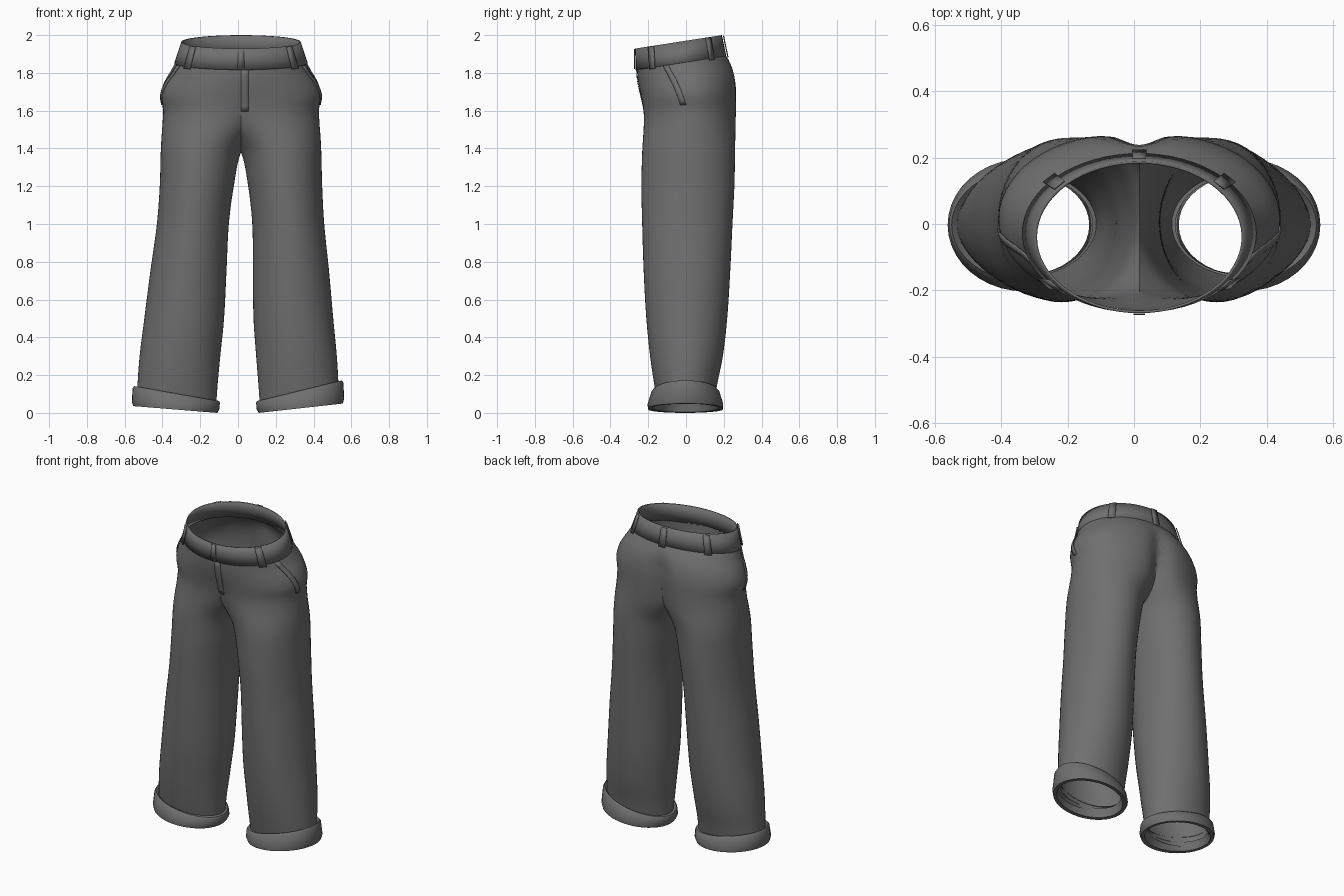
import bpy, bmesh, math
from mathutils import Vector, Matrix

if "Cube" in bpy.data.objects:
    bpy.data.objects.remove(bpy.data.objects["Cube"])

cloth = bpy.data.materials.new("dark grey cloth")
cloth.diffuse_color = (0.16, 0.16, 0.16, 1)
cloth.use_nodes = True
cloth.node_tree.nodes["Principled BSDF"].inputs["Base Color"].default_value = cloth.diffuse_color

# Leg half sections: height, inner x, outer x, front y, back y
ROWS = [
    (0.05, .115, .535, -.150, .150), (0.15, .108, .532, -.168, .165),
    (0.30, .095, .522, -.190, .195), (0.50, .078, .500, -.210, .218),
    (0.75, .070, .473, -.224, .234), (1.00, .062, .443, -.232, .246),
    (1.20, .038, .430, -.236, .256), (1.38, .000, .425, -.232, .260),
    (1.46, -.06, .421, -.227, .261), (1.54, -.15, .415, -.223, .263),
    (1.61, -.22, .413, -.225, .266), (1.68, -.29, .425, -.235, .268),
    (1.75, -.34, .405, -.248, .262), (1.80, -.35, .375, -.256, .245),
    (1.86, -.345, .345, -.260, .207),
]


def ease(v, lo, hi):
    t = min(1, max(0, (v - lo) / (hi - lo)))
    return t * t * (3 - 2 * t)


def section(z):
    """Smoothly interpolated leg section at height z."""
    i = max(k for k in range(len(ROWS) - 1) if ROWS[k][0] <= z + 1e-9)
    a, b = ROWS[i], ROWS[i + 1]
    p, n = ROWS[max(i - 1, 0)], ROWS[min(i + 2, len(ROWS) - 1)]
    h = b[0] - a[0]
    t = (z - a[0]) / h
    out = []
    for k in range(1, 5):
        ma = (b[k] - p[k]) / (b[0] - p[0]) * h
        mb = (n[k] - a[k]) / (n[0] - a[0]) * h
        out.append((2*t**3 - 3*t*t + 1) * a[k] + (t**3 - 2*t*t + t) * ma
                   + (3*t*t - 2*t**3) * b[k] + (t**3 - t*t) * mb)
    return out


def oval(sec, a, z):
    xi, xo, yf, yb = sec
    x = (xi + xo) / 2 + (xo - xi) / 2 * math.cos(a)
    y = (yf + yb) / 2 + (yb - yf) / 2 * math.sin(a)
    return Vector((x, y, z + 0.155 * (y + .035) * ease(z, 1.5, 1.86)))


def on_leg(z, a):
    p = oval(section(z), a, z)
    if p.y > 0:  # cleft at the back centre
        p.y -= .03 * math.exp(-(p.x / .06) ** 2) * ease(z, 1.4, 1.6) * (1 - ease(z, 1.72, 1.85))
    return p


def on_front(z, x):
    xi, xo, _, _ = section(z)
    c = max(-1, min(1, (x - (xi + xo) / 2) / ((xo - xi) / 2)))
    return on_leg(z, -math.acos(c))


def on_band(w, a):
    lo, hi = (-.353, .353, -.268, .213), (-.316, .316, -.269, .190)
    return oval([l + (h - l) * w for l, h in zip(lo, hi)], a, 1.852 + .113 * w)


def grid(bm, rows, closed):
    vs = [[bm.verts.new(p) for p in r] for r in rows]
    n = len(vs[0])
    for r, s in zip(vs, vs[1:]):
        for j in range(n if closed else n - 1):
            k = (j + 1) % n
            bm.faces.new((r[j], r[k], s[k], s[j]))


def finish(name, bm, thick=0, offset=-1, recalc=True):
    if recalc:
        bmesh.ops.recalc_face_normals(bm, faces=bm.faces)
    for v in bm.verts:  # the upper part leans slightly to one side
        v.co.x += .016 * ease(v.co.z, .1, 1.3)
    me = bpy.data.meshes.new(name)
    bm.to_mesh(me)
    bm.free()
    me.materials.append(cloth)
    me.shade_smooth()
    me.set_sharp_from_angle(angle=math.radians(35))
    ob = bpy.data.objects.new(name, me)
    bpy.context.collection.objects.link(ob)
    if thick:
        m = ob.modifiers.new("thickness", 'SOLIDIFY')
        m.thickness, m.offset = thick, offset
    return ob


def plate(name, rows, lift, thick):
    """Thin patch lying on the cloth, lifted outward from the centre line."""
    bm = bmesh.new()
    for r in rows:
        for p in r:
            p += Vector((p.x, p.y, 0)).normalized() * lift
    grid(bm, rows, False)
    finish(name, bm, thick, 0, False)


def turns(n):
    return [2 * math.pi * j / n for j in range(n)]


# Seat and legs: one leg tube cut at the middle plane, then mirrored
bm = bmesh.new()
N = 64
grid(bm, [[on_leg(.05 + 1.81 * i / N, a) for a in turns(56)] for i in range(N + 1)], True)
bmesh.ops.bisect_plane(bm, geom=bm.verts[:] + bm.edges[:] + bm.faces[:], dist=1e-5,
                       plane_co=(0, 0, 0), plane_no=(1, 0, 0), clear_inner=True)
bmesh.ops.mirror(bm, geom=bm.verts[:] + bm.edges[:] + bm.faces[:],
                 matrix=Matrix.Identity(4), merge_dist=1e-4, axis='X')
finish("seat_and_legs", bm)

# Waistband
bm = bmesh.new()
grid(bm, [[on_band(w, a) for a in turns(64)] for w in (0, .5, 1)], True)
finish("waistband", bm, .008, -1, False)

# Belt loops
for deg in (-142, -38, 42, 90, 138):
    a = math.radians(deg)
    half = .02 / math.hypot(.33 * math.sin(a), .23 * math.cos(a))
    plate("belt_loop", [[on_band(w, a + s * half) for s in (-1, 1)]
                        for w in (-.08, .5, .97)], .008, .006)

# Waistband front tab and fly
plate("front_tab", [[on_band(w, -math.pi / 2 + s) for s in (-.05, 0, .05)]
                    for w in (.03, .97)], .004, .004)
plate("fly", [[on_front(1.60 + .25 * i / 8, x) for x in (0, .02, .04)]
              for i in range(9)], .003, .003)

# Slanted side pockets
for side, label in ((1, "right"), (-1, "left")):
    rows = []
    for i in range(9):
        t = i / 8
        pts = [on_leg(1.63 + .22 * t, -.08 - .22 * t + s) for s in (-.12, -.06, 0)]
        rows.append([Vector((side * p.x, p.y, p.z)) for p in pts])
    plate(label + "_pocket", rows, .005, .004)

# Turned-up cuffs, higher on the outer side
for side, label, rise in ((1, "right", .11), (-1, "left", .08)):
    rows = []
    # inner x, outer x, half depth, base height, share of the slant
    for xi, xo, d, base, k in ((.125, .525, .150, .070, .6), (.100, .550, .170, .062, 1),
                               (.096, .558, .182, .054, .95), (.098, .562, .200, .020, .5),
                               (.110, .555, .198, .000, .45), (.130, .535, .175, .004, .4),
                               (.135, .520, .150, .060, .3)):
        row = []
        for a in turns(40):
            p = oval((xi, xo, -d - .003, d - .003), a, 0)
            z = base + rise * k * (p.x - xi) / (xo - xi)
            row.append(Vector((side * p.x, p.y, z)))
        rows.append(row)
    bm = bmesh.new()
    grid(bm, rows, True)
    finish(label + "_cuff", bm)
